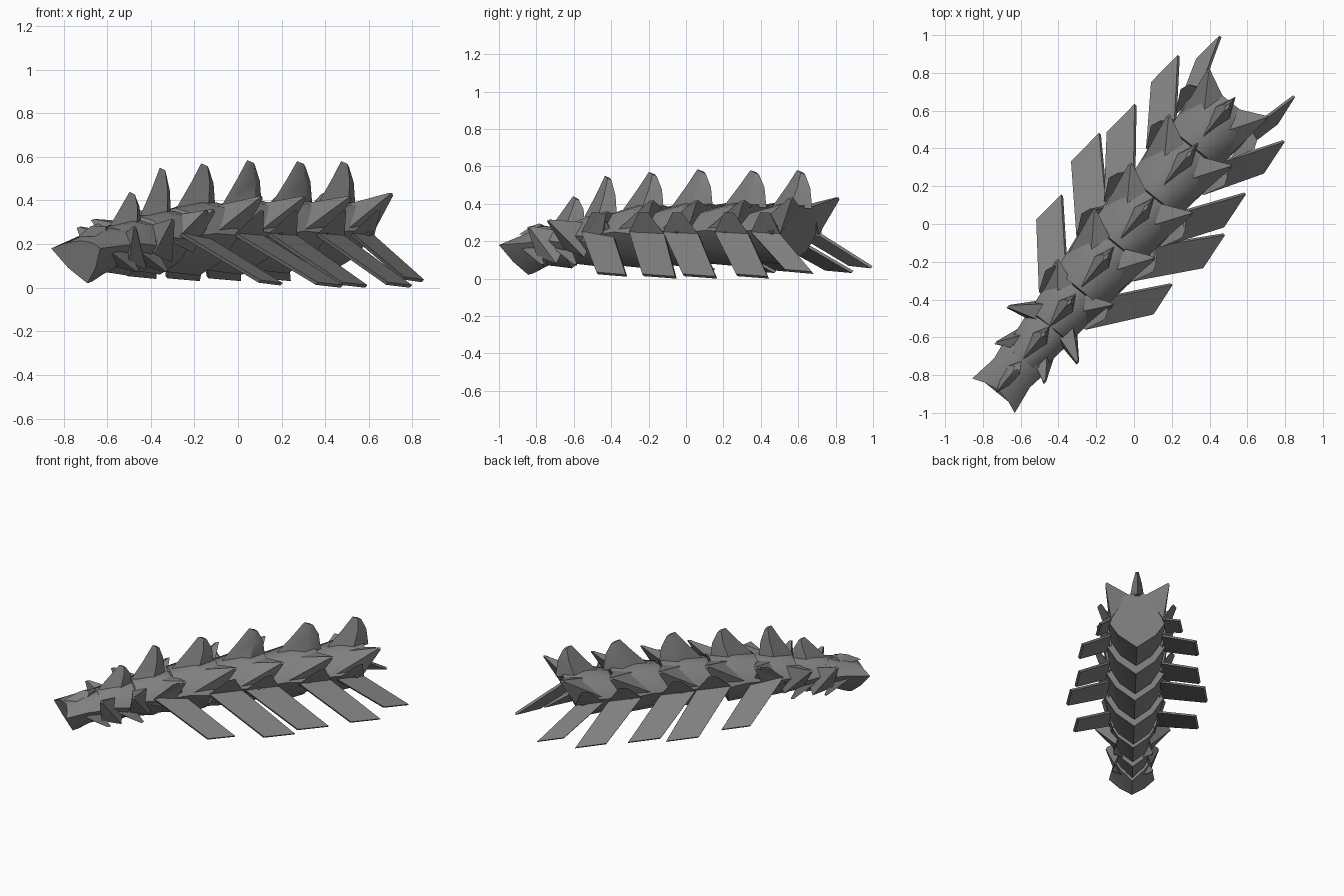
import bpy, bmesh, math
from mathutils import Vector

if "Cube" in bpy.data.objects:
    bpy.data.objects.remove(bpy.data.objects["Cube"])

# Local frame: u runs along the body, v to its right, z up
U = Vector((0.629, 0.777, 0))
V = Vector((0.777, -0.629, 0))
V0 = -0.006

mat = bpy.data.materials.new("dark_grey")
mat.diffuse_color = (0.22, 0.22, 0.22, 1)
mat.use_nodes = True
mat.node_tree.nodes["Principled BSDF"].inputs["Base Color"].default_value = mat.diffuse_color


def world(u, v, z):
    return U * u + V * (v + V0) + Vector((0, 0, z))


def build(name, rings, angle=40):
    """Skin a list of equal point rings and cap both ends."""
    bm = bmesh.new()
    loops = [[bm.verts.new(world(*p)) for p in r] for r in rings]
    n = len(loops[0])
    for a, b in zip(loops, loops[1:]):
        for i in range(n):
            j = (i + 1) % n
            bm.faces.new((a[i], a[j], b[j], b[i]))
    bm.faces.new(loops[0])
    bm.faces.new(loops[-1])
    bmesh.ops.recalc_face_normals(bm, faces=bm.faces)
    me = bpy.data.meshes.new(name)
    bm.to_mesh(me)
    bm.free()
    me.materials.append(mat)
    ob = bpy.data.objects.new(name, me)
    bpy.context.collection.objects.link(ob)
    bpy.context.view_layer.objects.active = ob
    ob.select_set(True)
    bpy.ops.object.shade_smooth_by_angle(angle=math.radians(angle))
    ob.select_set(False)


def mirror_ring(half):
    """Complete a right-hand half outline running top to keel."""
    return half + [(u, -v, z) for u, v, z in half[-2:0:-1]]


def section(u, w, top, bot, sweep):
    """Keeled body cross-section; sides and keel reach forward of the roof."""
    h = top - bot
    half = [(0, 0, 1.0), (0, 0.65, 0.92), (-0.9, 1.0, 0.55), (-1.1, 0.62, 0.22), (-1.5, 0, 0)]
    return mirror_ring([(u + s * sweep, w * a, bot + h * b) for s, a, b in half])


def shell(name, u0, u1, w, top, bot):
    L = u1 - u0
    build(name, [section(u0, w * 0.86, top - 0.035, bot + 0.02, L * 0.2),
                 section(u0 + L * 0.5, w * 0.96, top, bot + 0.01, L * 0.23),
                 section(u1 - 0.006, w * 1.06, top - 0.01, bot, L * 0.28)], 50)


def spine(name, u, top, z, L):
    """Upright sail-like fin: long forward slope, steep back, blunt tip."""
    h = z - top

    def diamond(a, b, t, za, zb):
        m = a + (b - a) * 0.6
        return [(a, 0, za), (m, t, (za + zb) / 2), (b, 0, zb), (m, -t, (za + zb) / 2)]
    build(name, [diamond(u - L * 0.62, u + L * 0.28, 0.05, top - 0.03, top - 0.03),
                 diamond(u - L * 0.28, u + L * 0.24, 0.03, top + h * 0.5, top + h * 0.45),
                 diamond(u - L * 0.05, u + L * 0.13, 0.01, z, z - 0.025)])


def horn(name, s, u, v, z, w, top, L, shift):
    """Roof sheet sweeping out into a side spike."""
    b = [(u - L * 0.88 + shift, s * w * 0.92, z - 0.16), (u - L * 0.72 + shift, s * w * 0.3, top - 0.035),
         (u - L * 0.2 + shift, s * w * 0.3, top - 0.02), (u - L * 0.35 + shift, s * w * 0.9, z - 0.2)]
    t = [(u + du, s * (v + dv), z + dz) for du, dv, dz in
         ((-0.02, 0.004, -0.006), (-0.012, -0.008, 0), (0.004, -0.004, 0), (0, 0.004, -0.014))]
    build(name, [b, t], 30)


def rib(name, s, ut, v, chord, lift, w):
    """Bent blade: short arm up and out, long arm sweeping back and down."""
    t = 0.012
    e = ut - chord - 0.28
    d = lift + (0.03 if s < 0 else 0)
    v -= s * 0.012
    stations = [(e + 0.10, e + 0.15, w * 1.36, 0.355, 0.352),
                (e - 0.01, e + chord * 1.02, w * 1.06, 0.25, 0.24),
                (ut - chord, ut, v, 0.025 + d, 0.012 + d)]
    build(name, [[(a, s * vv, za), (b, s * (vv - 0.02), zb),
                  (b, s * (vv - 0.022 - t), zb - t), (a, s * (vv - t), za - t)]
                 for a, b, vv, za, zb in stations], 30)


# u0, u1, half width, top, bottom, spine (u, z), horn (u, v, z), rib (tip u, tip v, chord, lift)
segments = [
    (-1.15, -0.90, 0.130, 0.265, 0.03, (-1.00, 0.295), (-0.94, 0.165, 0.28), None),
    (-0.93, -0.68, 0.125, 0.315, 0.055, (-0.77, 0.44), (-0.75, 0.235, 0.315), None),
    (-0.70, -0.45, 0.150, 0.36, 0.06, (-0.55, 0.55), (-0.40, 0.19, 0.36), (-0.122, 0.40, 0.185, 0.01)),
    (-0.45, -0.14, 0.180, 0.40, 0.055, (-0.245, 0.57), (-0.07, 0.205, 0.42), (0.258, 0.45, 0.21, 0)),
    (-0.14, 0.18, 0.185, 0.41, 0.06, (0.09, 0.585), (0.24, 0.21, 0.42), (0.496, 0.40, 0.21, 0)),
    (0.18, 0.515, 0.185, 0.41, 0.065, (0.455, 0.58), (0.565, 0.215, 0.42), (0.841, 0.385, 0.20, 0)),
    (0.515, 0.83, 0.185, 0.405, 0.075, (0.775, 0.58), (0.885, 0.20, 0.435), (1.06, 0.278, 0.17, 0.025)),
]

for i, (u0, u1, w, top, bot, sp, hn, rb) in enumerate(segments):
    L = u1 - u0
    if i:
        shell(f"body_segment_{i}", u0, u1, w, top, bot)
    spine(f"back_spine_{i}", sp[0], top, sp[1], L)
    for s, side in ((1, "right"), (-1, "left")):
        # the two front segments carry forward-raked spikes
        horn(f"side_spike_{side}_{i}", s, *hn, w, top, L, 0 if rb else L * 0.9)
        if rb:
            rib(f"rib_blade_{side}_{i}", s, *rb, w)
        else:
            # short lower barbs on the small front segments
            m = (u0 + u1) / 2
            build(f"lower_barb_{side}_{i}", [
                [(m - 0.06, s * w * 0.8, 0.18), (m + 0.08, s * w * 0.8, 0.19), (m + 0.05, s * w * 0.5, 0.10)],
                [(m + 0.13, s * w, 0.075), (m + 0.15, s * w, 0.08), (m + 0.14, s * w * 0.9, 0.07)]])

# Wedge-shaped front end with two flared corners and a forward keel
build("front_wedge", [
    mirror_ring([(-1.135, 0, 0.215), (-1.15, 0.08, 0.205), (-1.175, 0.145, 0.18), (-1.13, 0.08, 0.09), (-1.09, 0, 0.02)]),
    mirror_ring([(-1.02, 0, 0.265), (-1.02, 0.07, 0.25), (-1.02, 0.122, 0.19), (-1.03, 0.08, 0.10), (-1.05, 0, 0.03)]),
    mirror_ring([(-0.9, 0, 0.275), (-0.9, 0.08, 0.265), (-0.9, 0.14, 0.2), (-0.92, 0.08, 0.11), (-0.98, 0, 0.06)])], 50)
